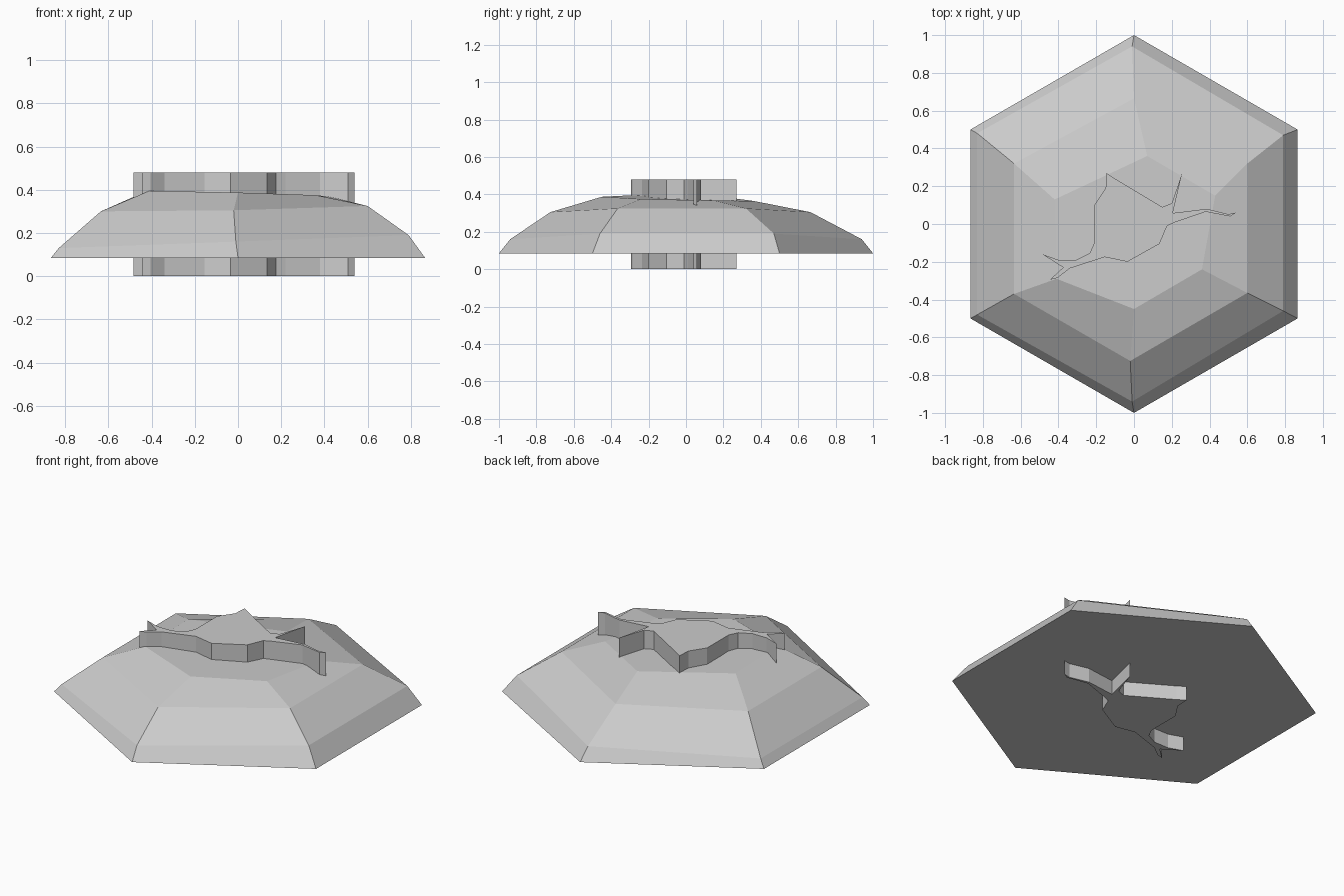
import bpy, bmesh
from math import cos, sin, radians


def make_object(name, build):
    mesh = bpy.data.meshes.new(name)
    bm = bmesh.new()
    build(bm)
    bmesh.ops.recalc_face_normals(bm, faces=bm.faces)
    bm.to_mesh(mesh)
    bm.free()
    ob = bpy.data.objects.new(name, mesh)
    bpy.context.collection.objects.link(ob)
    return ob


def loft(bm, rings):
    """Bridge equal-length rings of points and cap both ends."""
    loops = [[bm.verts.new(p) for p in ring] for ring in rings]
    n = len(loops[0])
    for a, b in zip(loops, loops[1:]):
        for i in range(n):
            j = (i + 1) % n
            bm.faces.new((a[i], a[j], b[j], b[i]))
    bm.faces.new(loops[0][::-1])
    bm.faces.new(loops[-1])


# Faceted hexagonal mound: regular base, rings getting irregular to the top
base = [(cos(radians(60 * i - 90)), sin(radians(60 * i - 90)), 0.085) for i in range(6)]
lower = [(-0.01, -0.94, 0.16), (0.79, -0.46, 0.19), (0.79, 0.47, 0.19),
         (-0.01, 0.94, 0.16), (-0.83, 0.48, 0.13), (-0.83, -0.48, 0.13)]
upper = [(-0.02, -0.725, 0.305), (0.60, -0.365, 0.325), (0.60, 0.32, 0.325),
         (0.0, 0.665, 0.305), (-0.635, 0.32, 0.30), (-0.635, -0.37, 0.30)]
top = [(0.0, -0.45, 0.387), (0.36, -0.24, 0.375), (0.43, 0.15, 0.367),
       (0.07, 0.36, 0.365), (-0.42, 0.13, 0.395), (-0.41, -0.29, 0.395)]
make_object("hex_mound", lambda bm: loft(bm, [base, lower, upper, top]))

# Jagged crack-shaped prism running right through the mound
outline = [(-0.145, 0.27), (-0.10, 0.235), (-0.21, 0.10), (-0.21, -0.10)]
outline = [
    (-0.145, 0.27), (-0.15, 0.19), (-0.21, 0.10), (-0.21, -0.10), (-0.235, -0.155),
    (-0.305, -0.19), (-0.40, -0.19), (-0.485, -0.16), (-0.375, -0.23), (-0.445, -0.295),
    (-0.405, -0.285), (-0.34, -0.235), (-0.155, -0.175), (-0.035, -0.20), (0.135, -0.105),
    (0.175, -0.01), (0.22, 0.01), (0.38, 0.065), (0.51, 0.04), (0.54, 0.06),
    (0.50, 0.052), (0.385, 0.08), (0.205, 0.058), (0.255, 0.27), (0.20, 0.11),
    (0.15, 0.09), (-0.10, 0.24),
]
make_object("crack_prism", lambda bm: loft(
    bm, [[(x, y, z) for x, y in outline] for z in (0.0, 0.48)]))
